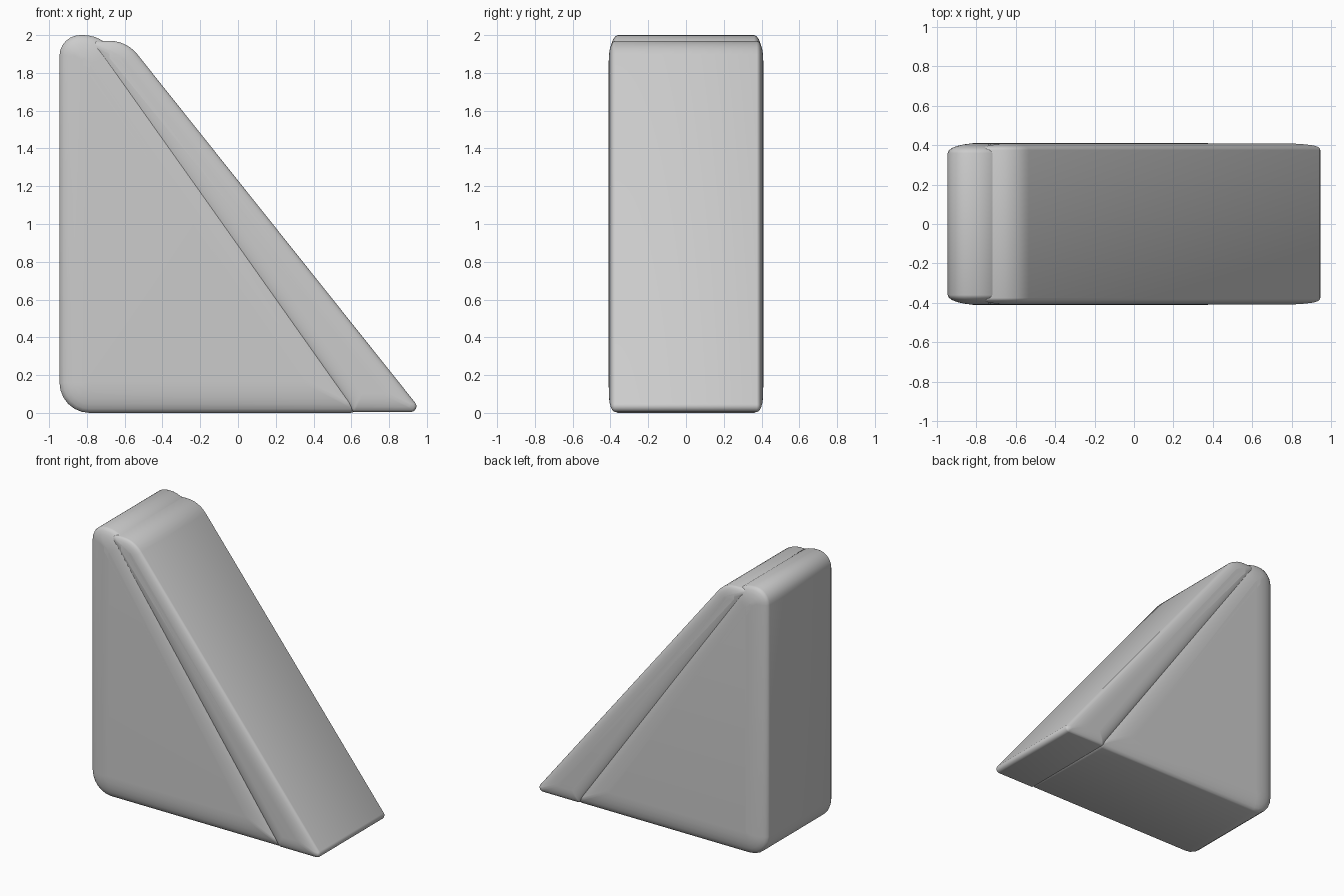
import bpy, bmesh, math
from mathutils import Vector

if "Cube" in bpy.data.objects:
    bpy.data.objects.remove(bpy.data.objects["Cube"])

N = 6  # segments per rounded corner


def outline(corners, inset):
    """Inset a counter-clockwise x/z polygon and fillet each corner."""
    pts = [Vector(c[:2]) for c in corners]
    n, out = len(pts), []
    for i, p in enumerate(pts):
        a = (p - pts[i - 1]).normalized()
        b = (pts[(i + 1) % n] - p).normalized()
        na, nb = Vector((-a.y, a.x)), Vector((-b.y, b.x))
        r = max(corners[i][2] - inset, 0.012)
        # fillet centre lies on the corner bisector
        c = p + (na + nb) * ((inset + r) / (1 + na.dot(nb)))
        start = math.atan2(-na.y, -na.x)
        turn = math.acos(max(-1, min(1, a.dot(b))))
        for k in range(N + 1):
            t = start + turn * k / N
            out.append((c.x + r * math.cos(t), c.y + r * math.sin(t)))
    return out


def pillow_prism(name, corners, half_width, rim, rim_depth):
    """Extrude an outline along y with softly rolled rims."""
    bm = bmesh.new()
    arc = [math.pi / 2 * k / N for k in range(N + 1)]
    layers = [(rim * (1 - math.cos(t)),
               half_width - rim_depth * (1 - math.sin(t))) for t in arc]
    layers = [(d, -y) for d, y in reversed(layers)] + layers
    rings = [[bm.verts.new((x, y, z)) for x, z in outline(corners, d)]
             for d, y in layers]
    for r0, r1 in zip(rings, rings[1:]):
        for i in range(len(r0)):
            bm.faces.new((r0[i - 1], r0[i], r1[i], r1[i - 1]))
    bm.faces.new(rings[0])
    bm.faces.new(rings[-1])
    bmesh.ops.recalc_face_normals(bm, faces=bm.faces)
    mesh = bpy.data.meshes.new(name)
    bm.to_mesh(mesh)
    bm.free()
    obj = bpy.data.objects.new(name, mesh)
    bpy.context.collection.objects.link(obj)
    bpy.ops.object.select_all(action='DESELECT')
    obj.select_set(True)
    bpy.context.view_layer.objects.active = obj
    bpy.ops.object.shade_smooth_by_angle(angle=math.radians(35))
    return obj


# Main wedge: (x, z, corner radius)
pillow_prism("wedge_body",
             [(-0.945, 0, 0.16), (0.67, 0, 0.04), (-0.72, 2.0, 0.19), (-0.945, 2.0, 0.11)],
             0.41, 0.16, 0.05)

# Sloping slab laid along the long edge
pillow_prism("slope_slab",
             [(0.61, 0.005, 0.02), (0.977, 0.005, 0.03), (-0.59, 1.97, 0.19), (-0.80, 1.97, 0.03)],
             0.408, 0.09, 0.033)
